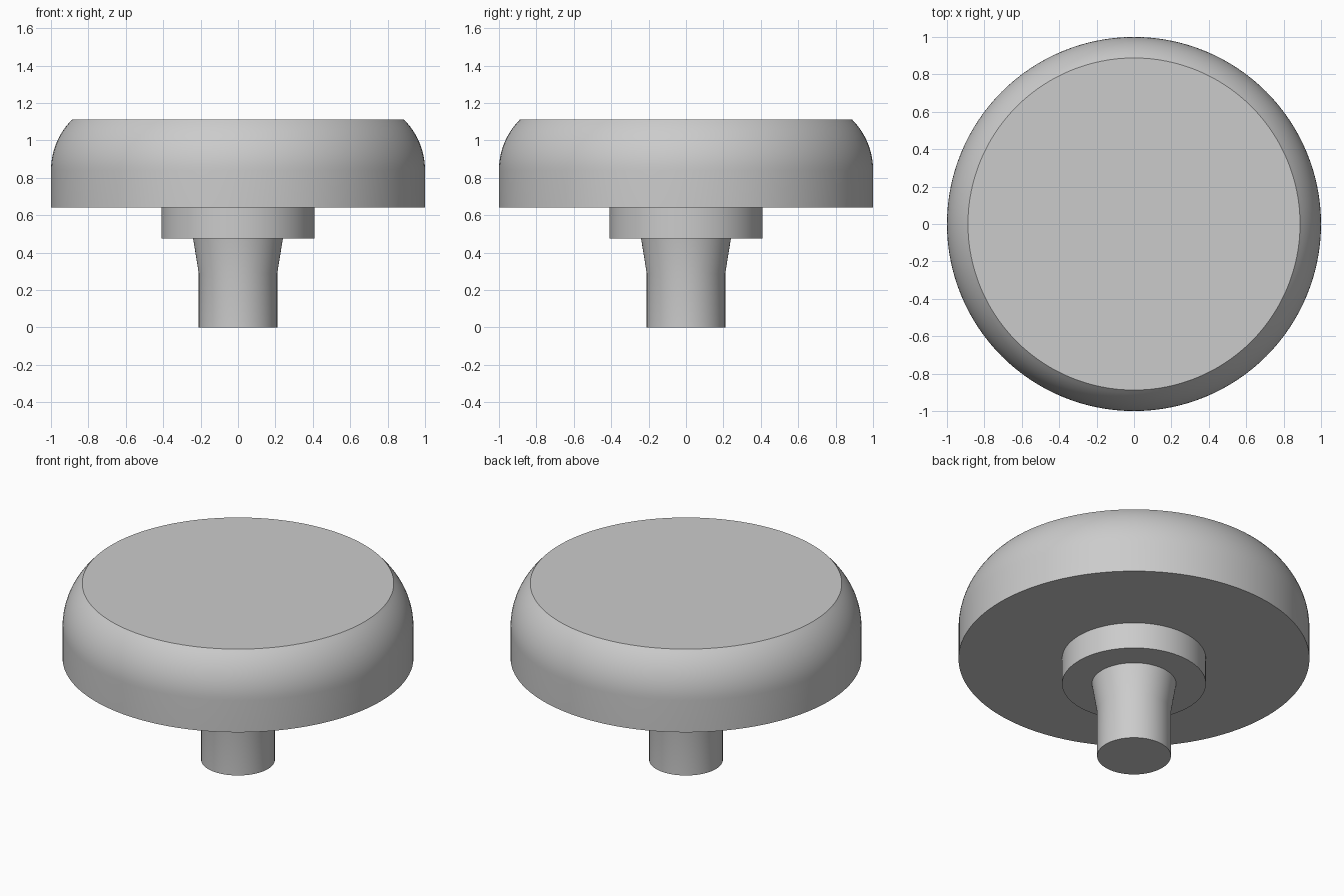
import bpy, bmesh, math

cube = bpy.data.objects.get("Cube")
if cube:
    bpy.data.objects.remove(cube, do_unlink=True)

SEGMENTS = 128

grey = bpy.data.materials.new("light grey")
grey.use_nodes = True
colour = (0.6, 0.6, 0.6, 1)
grey.diffuse_color = colour
grey.node_tree.nodes["Principled BSDF"].inputs["Base Color"].default_value = colour


def lathe(name, profile):
    """Revolve (radius, z) points, listed from bottom to top; cap at radius 0."""
    bm = bmesh.new()
    verts = [bm.verts.new((r, 0, z)) for r, z in profile]
    edges = [bm.edges.new(pair) for pair in zip(verts, verts[1:])]
    bmesh.ops.spin(bm, geom=verts + edges, cent=(0, 0, 0), axis=(0, 0, 1),
                   angle=math.tau, steps=SEGMENTS, use_duplicate=False)
    bmesh.ops.remove_doubles(bm, verts=bm.verts, dist=0.0001)
    bmesh.ops.recalc_face_normals(bm, faces=bm.faces)
    # Outer faces point away from the axis
    side = max(bm.faces, key=lambda f: f.calc_center_median().xy.length)
    if side.normal.dot(side.calc_center_median()) < 0:
        bmesh.ops.reverse_faces(bm, faces=bm.faces)
    mesh = bpy.data.meshes.new(name)
    bm.to_mesh(mesh)
    bm.free()
    mesh.materials.append(grey)
    obj = bpy.data.objects.new(name, mesh)
    bpy.context.collection.objects.link(obj)
    bpy.ops.object.select_all(action="DESELECT")
    obj.select_set(True)
    bpy.context.view_layer.objects.active = obj
    bpy.ops.object.shade_smooth_by_angle(angle=math.radians(30))
    return obj


# Stem with a flared neck, meeting the collar
lathe("stem", [(0, 0), (0.21, 0), (0.21, 0.29), (0.24, 0.475)])

# Collar under the cap
lathe("collar", [(0.24, 0.475), (0.41, 0.475), (0.41, 0.64)])

# Wide cap with a rounded shoulder and flat top
radius, steps = 0.383, 12
shoulder = []
for i in range(steps + 1):
    a = math.radians(45) * i / steps
    shoulder.append((1 - radius + radius * math.cos(a), 0.84 + radius * math.sin(a)))
lathe("cap", [(0.41, 0.64), (1, 0.64)] + shoulder + [(0, shoulder[-1][1])])
